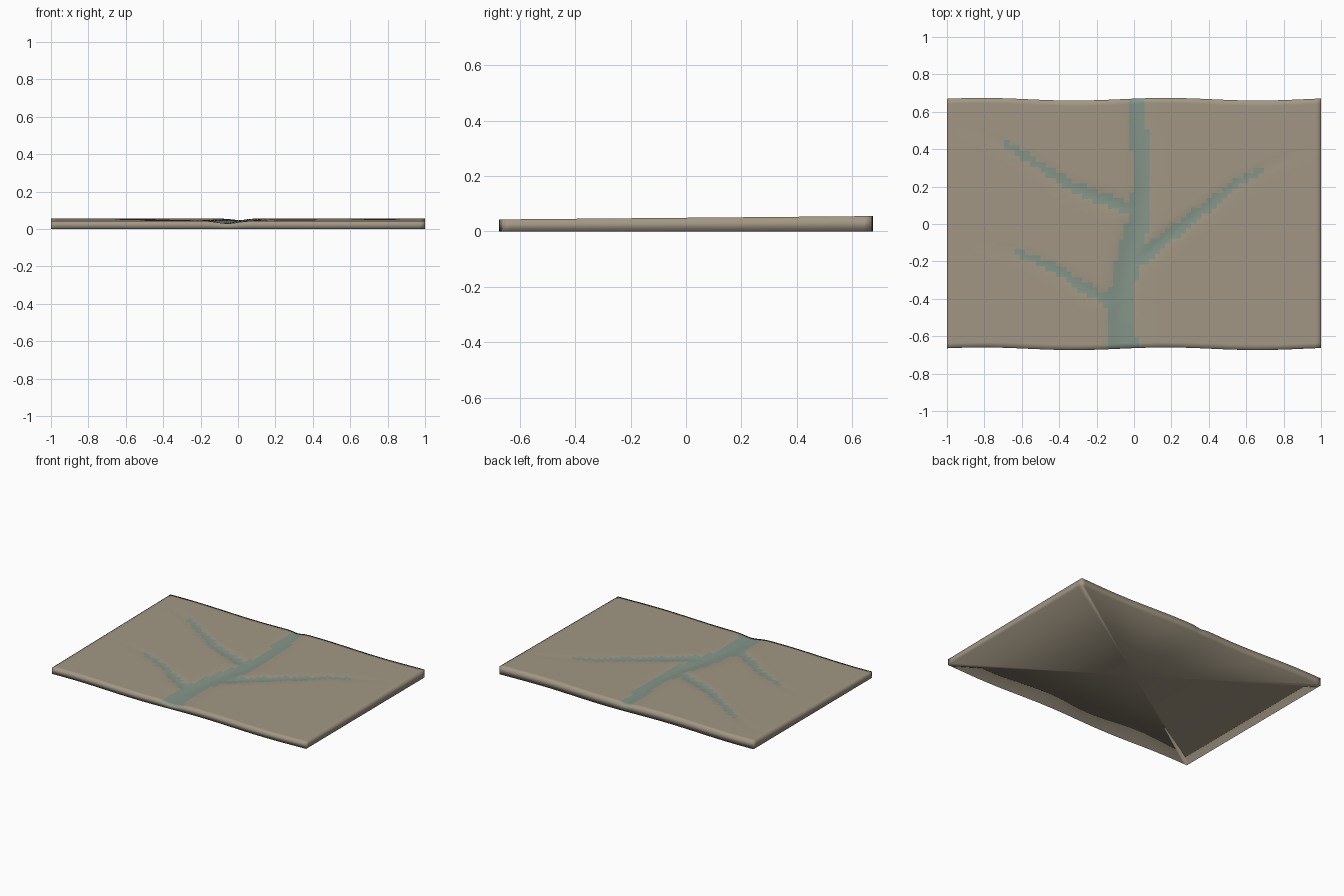
import bpy, bmesh, math
from mathutils import Vector

if "Cube" in bpy.data.objects:
    bpy.data.objects.remove(bpy.data.objects["Cube"])

NX, NY = 72, 48
HX, HY = 1.0, 0.667

# Channels: path points, half width at start and end, depth at start and end
CHANNELS = [
    ([(0.0, 0.7), (0.03, 0.45), (0.045, 0.2), (0.025, 0.02), (-0.03, -0.18),
      (-0.065, -0.38), (-0.07, -0.52), (-0.05, -0.7)], 0.04, 0.075, 0.009, 0.014),
    ([(0.0, 0.07), (-0.15, 0.13), (-0.35, 0.21), (-0.5, 0.31),
      (-0.7, 0.43), (-0.93, 0.53)], 0.036, 0.012, 0.009, 0.001),
    ([(-0.1, -0.43), (-0.25, -0.35), (-0.4, -0.25), (-0.6, -0.16),
      (-0.82, -0.1)], 0.034, 0.012, 0.009, 0.001),
    ([(0.0, -0.21), (0.2, -0.05), (0.4, 0.1), (0.55, 0.22),
      (0.7, 0.3), (0.93, 0.4)], 0.04, 0.012, 0.009, 0.001),
]


def nearest(path, p):
    """Distance to the path and the fraction along it."""
    pts = [Vector(q) for q in path]
    total = sum((b - a).length for a, b in zip(pts, pts[1:]))
    best, run = (9.0, 0.0), 0.0
    for a, b in zip(pts, pts[1:]):
        d = b - a
        t = max(0.0, min(1.0, (p - a).dot(d) / d.length_squared))
        best = min(best, ((p - a - d * t).length, (run + t * d.length) / total))
        run += d.length
    return best


def carve(p):
    """Depth of the channel at p, and whether p is wet."""
    depth, wet = 0.0, False
    for path, w0, w1, d0, d1 in CHANNELS:
        dist, f = nearest(path, p)
        w = w0 + (w1 - w0) * f
        depth = max(depth, (d0 + (d1 - d0) * f) * math.exp(-(dist / w) ** 2))
        wet = wet or (dist < w and (path is CHANNELS[0][0] or f < 0.76))
    return depth, wet


def material(name, color):
    m = bpy.data.materials.new(name)
    m.diffuse_color = (*color, 1)
    m.use_nodes = True
    m.node_tree.nodes["Principled BSDF"].inputs["Base Color"].default_value = m.diffuse_color
    return m


bm = bmesh.new()

# Carved terrain top with gently waving long edges
grid = []
for j in range(NY + 1):
    row = []
    for i in range(NX + 1):
        x = -HX + 2 * HX * i / NX
        y = -HY + 2 * HY * j / NY + 0.007 * math.cos(6.4 * (x - 0.17))
        z = 0.049 + 0.009 * y - carve(Vector((x, y)))[0]
        row.append(bm.verts.new((x, y, z)))
    grid.append(row)
for j in range(NY):
    for i in range(NX):
        f = bm.faces.new((grid[j][i], grid[j][i + 1], grid[j + 1][i + 1], grid[j + 1][i]))
        f.material_index = int(carve(f.calc_center_median().to_2d())[1])

# Side walls and underside fan
rim = (grid[0][:-1] + [r[-1] for r in grid[:-1]]
       + grid[-1][:0:-1] + [r[0] for r in grid[:0:-1]])
base = [bm.verts.new((v.co.x, v.co.y, 0)) for v in rim]
hub = bm.verts.new((0, 0, 0))
for k in range(len(rim)):
    n = (k + 1) % len(rim)
    bm.faces.new((rim[n], rim[k], base[k], base[n]))
    bm.faces.new((base[n], base[k], hub))

bmesh.ops.recalc_face_normals(bm, faces=bm.faces[:])
for f in bm.faces:
    f.smooth = True
mesh = bpy.data.meshes.new("river_terrain")
bm.to_mesh(mesh)
bm.free()
mesh.materials.append(material("dry_ground", (0.36, 0.31, 0.23)))
mesh.materials.append(material("channel_bed", (0.23, 0.30, 0.25)))
bpy.context.collection.objects.link(bpy.data.objects.new("river_terrain", mesh))
